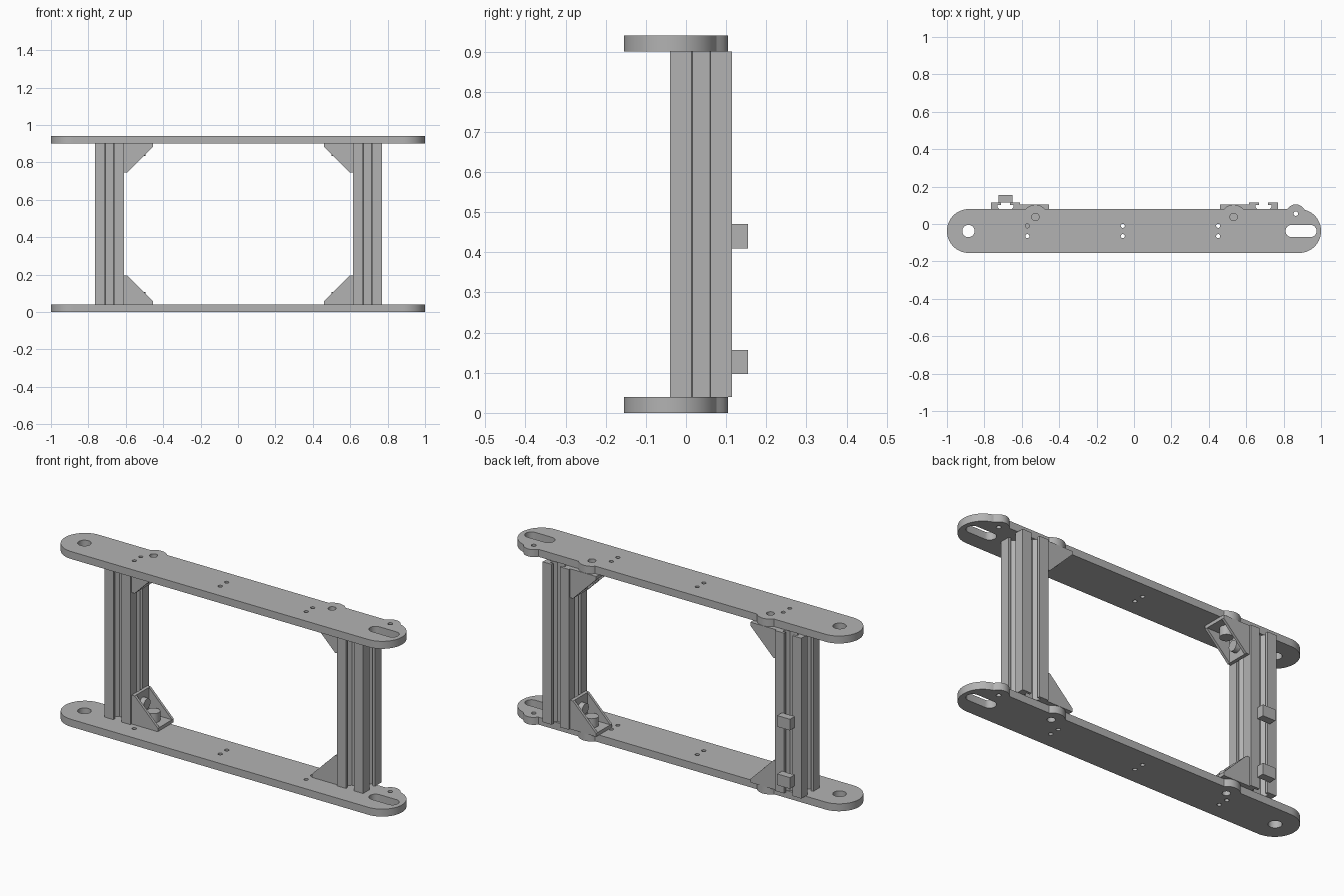
import bpy, bmesh
from math import sin, cos, pi, sqrt
from mathutils import Matrix, Vector

cube = bpy.data.objects.get("Cube")
if cube:
    bpy.data.objects.remove(cube, do_unlink=True)

grey = bpy.data.materials.new("plain_grey")
grey.use_nodes = True
COLOUR = (0.448, 0.448, 0.448, 1)
grey.diffuse_color = COLOUR
for node in grey.node_tree.nodes:
    if node.type == 'BSDF_PRINCIPLED':
        node.inputs["Base Color"].default_value = COLOUR

HEIGHT, THICK = 0.94, 0.04      # overall height, side plate thickness
MID = 0.0025                    # mirror line between the two posts
POST_X, POST_Y = 0.69, 0.0375   # post centre offsets
BOLT_X = 0.53


def finish(name, bm):
    """Turn a bmesh into a shaded object."""
    bmesh.ops.remove_doubles(bm, verts=bm.verts, dist=1e-5)
    bmesh.ops.recalc_face_normals(bm, faces=bm.faces)
    mesh = bpy.data.meshes.new(name)
    bm.to_mesh(mesh)
    bm.free()
    mesh.materials.append(grey)
    obj = bpy.data.objects.new(name, mesh)
    bpy.context.collection.objects.link(obj)
    bpy.ops.object.select_all(action='DESELECT')
    obj.select_set(True)
    bpy.context.view_layer.objects.active = obj
    bpy.ops.object.shade_smooth_by_angle()
    return obj


def prism(name, loops, low, high, matrix=Matrix()):
    """Extrude an outline with holes from low to high, then move it."""
    curve = bpy.data.curves.new(name, 'CURVE')
    curve.dimensions, curve.fill_mode = '2D', 'BOTH'
    curve.extrude = (high - low) / 2
    for loop in loops:
        spline = curve.splines.new('POLY')
        spline.points.add(len(loop) - 1)
        for point, (x, y) in zip(spline.points, loop):
            point.co = (x, y, 0, 1)
        spline.use_cyclic_u = True
    helper = bpy.data.objects.new(name + "_outline", curve)
    bpy.context.collection.objects.link(helper)
    graph = bpy.context.evaluated_depsgraph_get()
    mesh = bpy.data.meshes.new_from_object(helper.evaluated_get(graph))
    bm = bmesh.new()
    bm.from_mesh(mesh)
    bpy.data.objects.remove(helper, do_unlink=True)
    bpy.data.curves.remove(curve)
    bpy.data.meshes.remove(mesh)
    bm.transform(matrix @ Matrix.Translation((0, 0, (low + high) / 2)))
    return finish(name, bm)


def box(name, low, high):
    low, high = Vector(low), Vector(high)
    bm = bmesh.new()
    bmesh.ops.create_cube(bm, size=1)
    bm.transform(Matrix.Translation((low + high) / 2) @
                 Matrix.Diagonal((*(high - low), 1)))
    return finish(name, bm)


def cylinder(name, centre, radius, length, axis='Z'):
    bm = bmesh.new()
    bmesh.ops.create_cone(bm, cap_ends=True, segments=32, radius1=radius,
                          radius2=radius, depth=length)
    turn = Matrix.Rotation(pi / 2, 4, 'Y') if axis == 'X' else Matrix()
    bm.transform(Matrix.Translation(centre) @ turn)
    return finish(name, bm)


def arc(cx, cy, r, start, end, steps):
    return [(cx + r * cos(start + (end - start) * i / steps),
             cy + r * sin(start + (end - start) * i / steps))
            for i in range(steps + 1)]


def circle(cx, cy, r, steps=24):
    return arc(cx, cy, r, 0, 2 * pi, steps)[:-1]


def stadium(x0, x1, cy, r, steps):
    return (arc(x1, cy, r, -pi / 2, pi / 2, steps),
            arc(x0, cy, r, pi / 2, 3 * pi / 2, steps))


# Side plates: rounded bar with three ears along the back edge
EARS = [(MID - BOLT_X, POST_Y, 0.066), (MID + BOLT_X, POST_Y, 0.066),
        (0.865, 0.055, 0.05)]
CY, R = -0.0375, 0.1175


def raise_to_ears(x, y):
    for ex, ey, er in EARS:
        if abs(x - ex) < er and y > ey:
            y = max(y, ey + sqrt(er * er - (x - ex) ** 2))
    return x, y


right_end, left_end = stadium(-1 + R, 1 - R, CY, R, 48)
back_edge = []
for ex, ey, er in reversed(EARS):
    back_edge += [(ex + 0.06 - 0.005 * i, CY + R) for i in range(25)
                  if ex + 0.06 - 0.005 * i < 1 - R - 0.002]
outline = [raise_to_ears(x, y) for x, y in right_end + back_edge + left_end]

slot_right, slot_left = stadium(0.843, 0.943, CY, 0.033, 16)
holes = [slot_right + slot_left, circle(-0.885, CY, 0.033, 32),
         circle(0.865, 0.055, 0.012)]
holes += [circle(x, y, 0.011, 16) for x in (-0.57, -0.06, 0.45)
          for y in (-0.01, -0.065)]
holes += [circle(ex, ey, 0.02) for ex, ey, er in EARS[:2]]
prism("bottom_plate", [outline] + holes, 0, THICK)
prism("top_plate", [outline] + holes, HEIGHT - THICK, HEIGHT)

# Posts: slotted square section, one side turned four times
UNIT = 0.155 / 20
half_side = [(3.1, 10), (3.1, 8.2), (5.5, 8.2), (5.5, 6.6), (2.8, 3.9)]
side = half_side + [(-x, y) for x, y in reversed(half_side)] + [(-10, 10)]
section = []
for turn in range(4):
    for x, y in side:
        section.append((x * UNIT, y * UNIT))
    side = [(-y, x) for x, y in side]
for label, sx in (("right", -1), ("left", 1)):
    prism(label + "_post", [section, circle(0, 0, 2.1 * UNIT)], THICK,
          HEIGHT - THICK, Matrix.Translation((MID + sx * POST_X, POST_Y, 0)))

# Blocks on the back of the right post
for label, z in (("lower", 0.097), ("upper", 0.41)):
    box(label + "_block", (-0.725, 0.115, z), (-0.65, 0.155, z + 0.06))

# Corner brackets: two legs, two gussets and two bolts in each corner
INNER = POST_X - 0.0775         # inner face of a post
LEG, WALL, HALF = 0.155, 0.018, 0.0675
UPRIGHT = Matrix.Rotation(pi / 2, 4, 'X')
gusset = [(0, 0), (LEG, 0), (LEG, WALL), (WALL, LEG), (0, LEG)]

for side_name, sx in (("right", -1), ("left", 1)):
    for level, sz in (("lower", 1), ("upper", -1)):
        base = side_name + "_" + level + "_bracket"

        def place(u, w):
            """u runs inward from the post, w runs away from the plate."""
            z = THICK + w
            return MID + sx * (INNER - u), z if sz > 0 else HEIGHT - z

        def leg(name, u, w):
            (x0, z0), (x1, z1) = place(0, 0), place(u, w)
            box(name, (min(x0, x1), POST_Y - HALF, min(z0, z1)),
                (max(x0, x1), POST_Y + HALF, max(z0, z1)))

        leg(base + "_plate_leg", LEG, WALL)
        leg(base + "_post_leg", WALL, LEG)
        for end, y in (("front", POST_Y - HALF),
                       ("back", POST_Y + HALF - 0.014)):
            prism(base + "_" + end + "_gusset",
                  [[place(u, w) for u, w in gusset]], 0, 0.014,
                  Matrix.Translation((0, y + 0.014, 0)) @ UPRIGHT)
        x, z = place(INNER - BOLT_X, 0.042)
        cylinder(base + "_plate_bolt", (x, POST_Y, z), 0.033, 0.05)
        x, z = place(0.03, 0.095)
        cylinder(base + "_post_bolt", (x, POST_Y, z), 0.028, 0.03, 'X')
